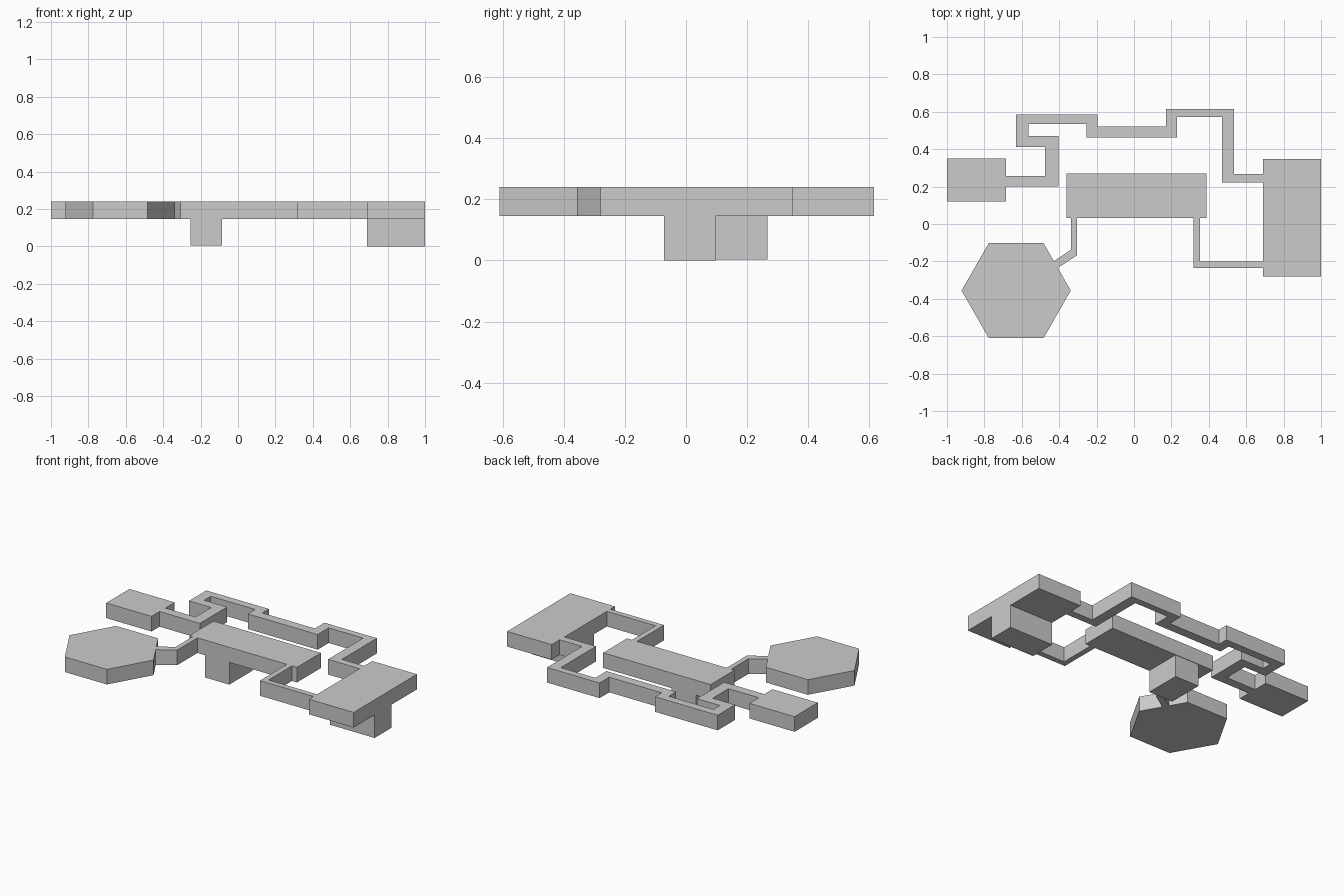
import bpy, bmesh, math

if "Cube" in bpy.data.objects:
    bpy.data.objects.remove(bpy.data.objects["Cube"])

FLOOR, ROOF = 0.145, 0.24


def prism(name, outline, z0=FLOOR, z1=ROOF):
    """Extrude a flat outline from z0 up to z1."""
    bm = bmesh.new()
    face = bm.faces.new([bm.verts.new((x, y, z0)) for x, y in outline])
    top = bmesh.ops.extrude_face_region(bm, geom=[face], use_keep_orig=True)["geom"]
    for v in top:
        if isinstance(v, bmesh.types.BMVert):
            v.co.z = z1
    bmesh.ops.recalc_face_normals(bm, faces=bm.faces)
    mesh = bpy.data.meshes.new(name)
    bm.to_mesh(mesh)
    bm.free()
    obj = bpy.data.objects.new(name, mesh)
    bpy.context.collection.objects.link(obj)
    return obj


def box(name, x0, x1, y0, y1, z0=FLOOR, z1=ROOF):
    return prism(name, [(x0, y0), (x1, y0), (x1, y1), (x0, y1)], z0, z1)


# Upper level rooms
box("left_room", -1.0, -0.685, 0.12, 0.35)
box("central_hall", -0.36, 0.387, 0.033, 0.27)
box("right_room", 0.69, 1.0, -0.28, 0.348)
prism("hexagonal_room", [(-0.63 + 0.292 * math.cos(math.radians(60 * i)),
                          -0.356 + 0.294 * math.sin(math.radians(60 * i))) for i in range(6)])

# Lower level rooms
box("hall_basement", -0.255, -0.085, 0.035, 0.267, 0.004, FLOOR)
box("right_basement", 0.69, 1.0, -0.072, 0.097, 0.0, FLOOR)

# Winding corridor from the left room round the back to the right room
prism("winding_corridor", [
    (-0.685, 0.20), (-0.405, 0.20), (-0.405, 0.47), (-0.565, 0.47), (-0.565, 0.535),
    (-0.255, 0.535), (-0.255, 0.462), (0.23, 0.462), (0.23, 0.572), (0.47, 0.572),
    (0.47, 0.222), (0.69, 0.222), (0.69, 0.268), (0.535, 0.268), (0.535, 0.615),
    (0.17, 0.615), (0.17, 0.52), (-0.195, 0.52), (-0.195, 0.585), (-0.63, 0.585),
    (-0.63, 0.413), (-0.475, 0.413), (-0.475, 0.257), (-0.685, 0.257)])

# Narrow corridors off the front of the hall
prism("right_corridor", [
    (0.317, 0.033), (0.317, -0.235), (0.69, -0.235), (0.69, -0.2), (0.352, -0.2), (0.352, 0.033)])
prism("hexagon_corridor", [
    (-0.305, 0.033), (-0.305, -0.168), (-0.409, -0.235), (-0.43, -0.2), (-0.337, -0.137),
    (-0.337, 0.033)])
